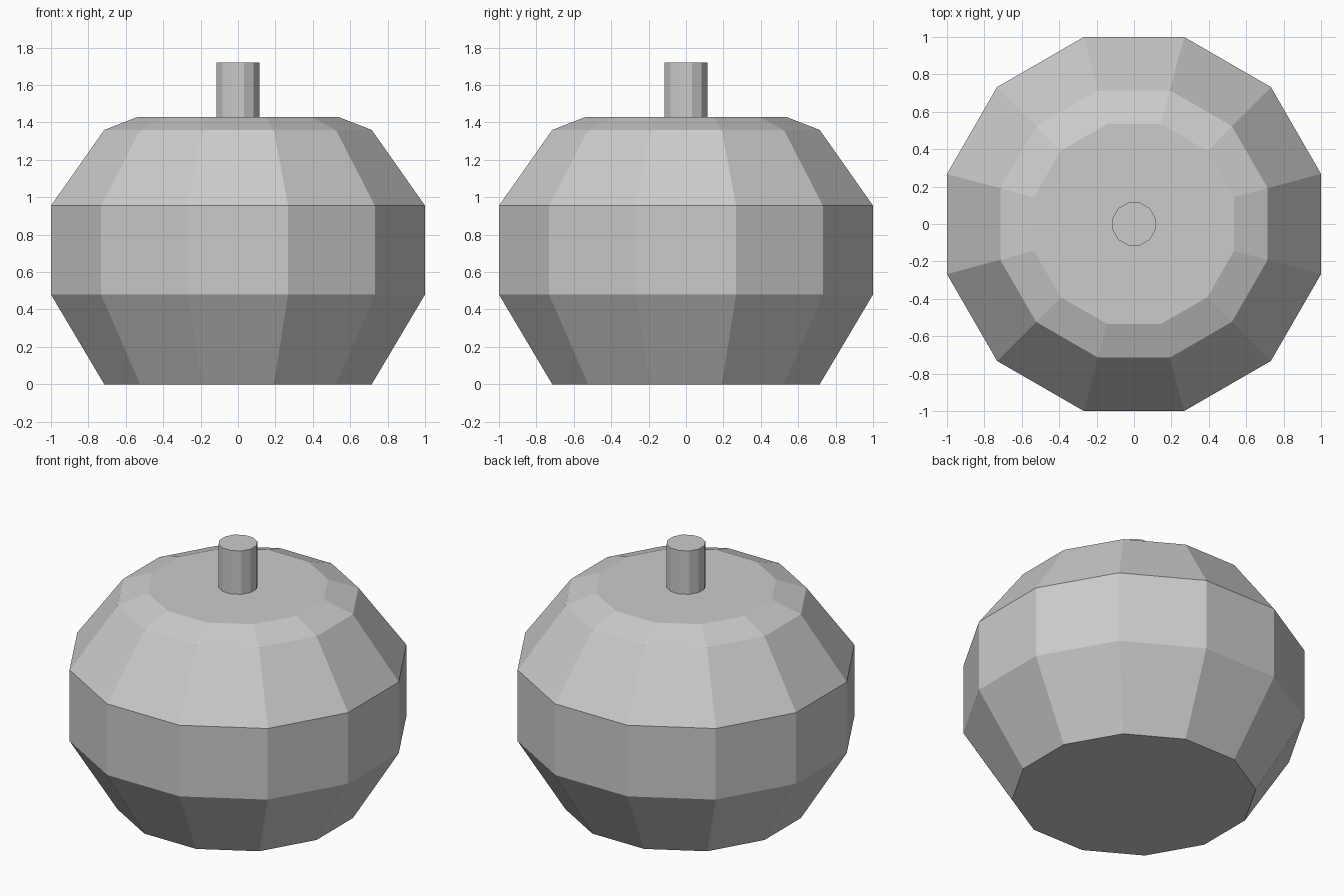
import bpy
import bmesh
from math import cos, sin, pi

cube = bpy.data.objects.get("Cube")
if cube:
    bpy.data.objects.remove(cube, do_unlink=True)

SIDES = 12

grey = bpy.data.materials.new("light_grey")
grey.use_nodes = True
grey.diffuse_color = (0.6, 0.6, 0.6, 1)
grey.node_tree.nodes["Principled BSDF"].inputs["Base Color"].default_value = (0.6, 0.6, 0.6, 1)


def faceted_solid(name, profile):
    """Closed solid from (distance to flat side, height) pairs, bottom to top."""
    bm = bmesh.new()
    step = 2 * pi / SIDES
    rings = []
    for flat, z in profile:
        r = flat / cos(step / 2)
        rings.append([bm.verts.new((r * cos((i + 0.5) * step), r * sin((i + 0.5) * step), z))
                      for i in range(SIDES)])
    for low, high in zip(rings, rings[1:]):
        for i in range(SIDES):
            j = (i + 1) % SIDES
            bm.faces.new((low[i], low[j], high[j], high[i]))
    bm.faces.new(rings[0][::-1])
    bm.faces.new(rings[-1])
    mesh = bpy.data.meshes.new(name)
    bm.to_mesh(mesh)
    bm.free()
    mesh.materials.append(grey)
    obj = bpy.data.objects.new(name, mesh)
    bpy.context.collection.objects.link(obj)
    return obj


# Pot body: tapered base with a straight wall
faceted_solid("pot_body", [(0.715, 0), (1, 0.48), (1, 0.955)])

# Domed lid with a flat top
faceted_solid("lid", [(1, 0.955), (0.715, 1.36), (0.535, 1.43)])

# Upright handle on the lid
faceted_solid("lid_handle", [(0.115, 1.43), (0.115, 1.72)])
